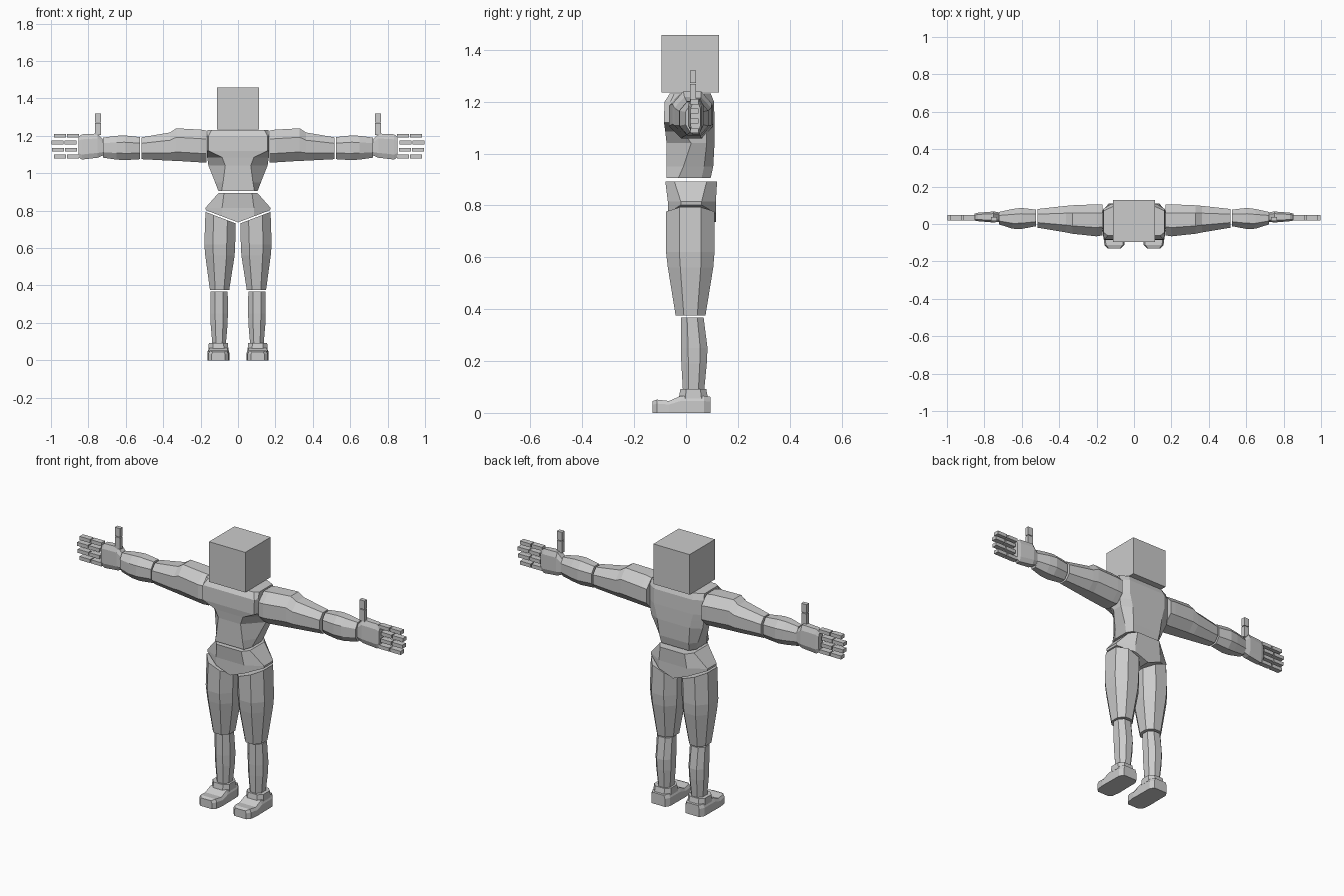
import bpy, bmesh
from mathutils import Vector


def loft(name, rings, closed=True):
    """Skin a list of 3D rings with flat quads, cap the ends, mirror across x = 0."""
    bm = bmesh.new()
    vs = [[bm.verts.new(p) for p in r] for r in rings]
    n = len(rings[0])
    for a, b in zip(vs, vs[1:]):
        for i in range(n if closed else n - 1):
            j = (i + 1) % n
            bm.faces.new((a[i], a[j], b[j], b[i]))
    bm.faces.new(vs[0][::-1])
    bm.faces.new(vs[-1])
    if closed:
        bmesh.ops.recalc_face_normals(bm, faces=bm.faces)
    me = bpy.data.meshes.new(name)
    bm.to_mesh(me)
    bm.free()
    ob = bpy.data.objects.new(name, me)
    bpy.context.collection.objects.link(ob)
    mod = ob.modifiers.new("mirror", 'MIRROR')
    mod.merge_threshold = 0.0005
    return ob


def octagon(a0, a1, b0, b1, k=0.45):
    """Chamfered rectangle as eight 2D points."""
    ca, cb, ha, hb = (a0 + a1) / 2, (b0 + b1) / 2, (a1 - a0) / 2, (b1 - b0) / 2
    unit = [(1, -k), (1, k), (k, 1), (-k, 1), (-1, k), (-1, -k), (-k, -1), (k, -1)]
    return [(ca + ha * u, cb + hb * v) for u, v in unit]


def limb_z(name, sections, slant=0.0, k=0.45):
    """Vertical limb; sections are z, x0, x1, y0, y1; slant tilts the first ring."""
    rings = []
    for i, (z, *box) in enumerate(sections):
        s = slant if i == 0 else 0
        rings.append([(x, y, z + s * x) for x, y in octagon(*box, k)])
    return loft(name, rings)


def limb_x(name, sections, k=0.45):
    """Sideways limb; sections are x, y0, y1, z0, z1."""
    return loft(name, [[(x, y, z) for y, z in octagon(*box, k)] for x, *box in sections])


def box(name, x0, x1, y0, y1, z0, z1):
    ring = [(y0, z0), (y1, z0), (y1, z1), (y0, z1)]
    return loft(name, [[(x, y, z) for y, z in ring] for x in (x0, x1)])


def half_ring(z, front, side, back, yf, y1, y2, yb, slant=0.0):
    """Right half of a body cross-section, from front centre to back centre."""
    pts = [(0, yf), (front, yf), (side, y1), (side, y2), (back, yb), (0, yb)]
    return [(x, y, z + slant * x) for x, y in pts]


# Head: plain cube
bpy.ops.mesh.primitive_cube_add(size=0.222, location=(0, 0.016, 1.346))
bpy.context.object.name = "head"

# Torso: broad chest, narrow belly panel, wide back
loft("torso", [
    half_ring(0.905, 0.088, 0.105, 0.085, -0.075, -0.03, 0.06, 0.095),
    half_ring(0.95, 0.08, 0.122, 0.09, -0.075, -0.01, 0.07, 0.105),
    half_ring(1.04, 0.068, 0.158, 0.10, -0.075, 0.02, 0.08, 0.11),
    half_ring(1.085, 0.085, 0.165, 0.11, -0.08, -0.01, 0.08, 0.11),
    half_ring(1.12, 0.158, 0.165, 0.12, -0.085, -0.065, 0.08, 0.11),
    half_ring(1.20, 0.158, 0.165, 0.12, -0.083, -0.06, 0.08, 0.108),
    half_ring(1.232, 0.14, 0.162, 0.11, -0.062, -0.045, 0.07, 0.095),
], closed=False)

# Pelvis: flared hips with a V-shaped underside
loft("pelvis", [
    half_ring(0.737, 0.085, 0.172, 0.085, -0.07, -0.02, 0.06, 0.115, 0.38),
    half_ring(0.815, 0.085, 0.174, 0.085, -0.07, -0.02, 0.06, 0.115),
    half_ring(0.893, 0.075, 0.105, 0.075, -0.08, -0.045, 0.08, 0.12),
], closed=False)

# Legs
limb_z("thigh", [
    (0.727, 0.012, 0.174, -0.077, 0.11),
    (0.62, 0.015, 0.18, -0.077, 0.11),
    (0.56, 0.018, 0.175, -0.07, 0.105),
    (0.375, 0.047, 0.15, -0.04, 0.075),
], slant=0.38)
limb_z("shin", [
    (0.367, 0.055, 0.147, -0.02, 0.068),
    (0.25, 0.054, 0.148, -0.02, 0.083),
    (0.19, 0.056, 0.146, -0.018, 0.08),
    (0.085, 0.065, 0.137, -0.012, 0.07),
])
limb_z("ankle_collar", [
    (0.092, 0.054, 0.156, -0.022, 0.078),
    (0.055, 0.051, 0.159, -0.028, 0.085),
], k=0.55)

# Foot: low toe cap stepping up to the instep
foot = []
for y, w, h in [(-0.13, 0.036, 0.045), (-0.112, 0.053, 0.051), (-0.065, 0.059, 0.046),
                (-0.022, 0.058, 0.065), (0.07, 0.057, 0.065), (0.094, 0.042, 0.062)]:
    sec = [(-w, 0), (w, 0), (w, h * 0.7), (w * 0.85, h), (-w * 0.85, h), (-w, h * 0.7)]
    foot.append([(0.105 + x, y, z) for x, z in sec])
loft("foot", foot)

# Arms
limb_x("upper_arm", [
    (0.168, -0.06, 0.105, 1.058, 1.228),
    (0.20, -0.066, 0.105, 1.058, 1.233),
    (0.33, -0.052, 0.10, 1.066, 1.24),
    (0.363, -0.045, 0.097, 1.067, 1.218),
    (0.515, -0.02, 0.08, 1.075, 1.192),
])
limb_x("forearm", [
    (0.525, -0.012, 0.077, 1.075, 1.193),
    (0.605, -0.027, 0.086, 1.07, 1.202),
    (0.65, -0.025, 0.08, 1.073, 1.2),
    (0.722, -0.002, 0.064, 1.083, 1.19),
])
limb_x("palm", [
    (0.722, 0.012, 0.062, 1.095, 1.18),
    (0.75, 0.008, 0.067, 1.083, 1.212),
    (0.835, 0.015, 0.06, 1.073, 1.208),
    (0.852, 0.018, 0.055, 1.085, 1.195),
], k=0.6)

# Fingers and thumb: two blocks each
for name, x, z in [("index", 0.849, 1.2), ("middle", 0.863, 1.164),
                   ("ring", 0.86, 1.126), ("little", 0.849, 1.089)]:
    for i in range(2):
        x0 = x + i * 0.07
        box(f"{name}_finger_{i + 1}", x0, x0 + 0.065, 0.018, 0.048, z - 0.01, z + 0.01)
for i, z in enumerate((1.205, 1.272)):
    box(f"thumb_{i + 1}", 0.733, 0.765, 0.016, 0.038, z, z + (0.063, 0.048)[i])

# Make open mirrored halves face outward
for ob in bpy.data.objects:
    if ob.name in ("torso", "pelvis"):
        bm = bmesh.new()
        bm.from_mesh(ob.data)
        centre = sum((v.co for v in bm.verts), Vector()) / len(bm.verts)
        centre.x = 0
        for f in bm.faces:
            if f.normal.dot(f.calc_center_median() - centre) < 0:
                f.normal_flip()
        bm.to_mesh(ob.data)
        bm.free()
